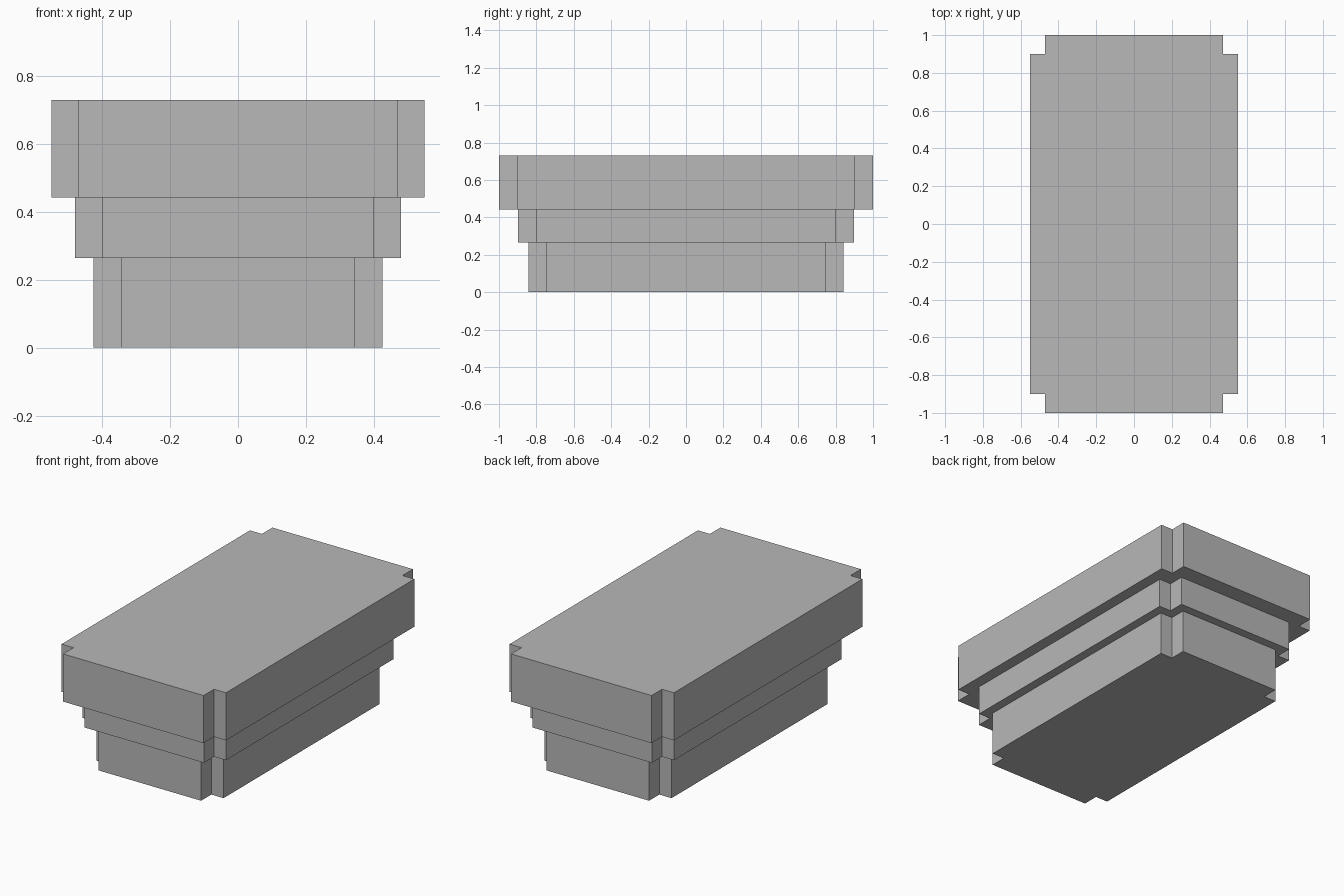
import bpy
import bmesh

cube = bpy.data.objects.get("Cube")
if cube:
    bpy.data.objects.remove(cube, do_unlink=True)

# Single plain grey
grey = bpy.data.materials.new("plain_grey")
grey.use_nodes = True
colour = (0.48, 0.48, 0.48, 1)
grey.diffuse_color = colour
grey.node_tree.nodes["Principled BSDF"].inputs["Base Color"].default_value = colour


def notched_tier(name, half_x, half_y, inner_x, inner_y, bottom, top):
    """Rectangular slab with a square notch cut from each corner."""
    corner = [(half_x, inner_y), (inner_x, inner_y), (inner_x, half_y)]
    outline = []
    for sx, sy in ((1, 1), (-1, 1), (-1, -1), (1, -1)):
        # Mirrored quadrants run in reverse to keep the outline in order
        points = corner if sx == sy else corner[::-1]
        outline += [(sx * x, sy * y, bottom) for x, y in points]

    bm = bmesh.new()
    base = bm.faces.new([bm.verts.new(p) for p in outline])
    raised = bmesh.ops.extrude_face_region(bm, geom=[base], use_keep_orig=True)
    verts = [g for g in raised["geom"] if isinstance(g, bmesh.types.BMVert)]
    bmesh.ops.translate(bm, verts=verts, vec=(0, 0, top - bottom))
    bmesh.ops.recalc_face_normals(bm, faces=bm.faces)
    mesh = bpy.data.meshes.new(name)
    bm.to_mesh(mesh)
    bm.free()
    mesh.materials.append(grey)
    obj = bpy.data.objects.new(name, mesh)
    bpy.context.collection.objects.link(obj)


# Three stacked tiers, widening upward
notched_tier("bottom_tier", 0.425, 0.843, 0.343, 0.745, 0, 0.265)
notched_tier("middle_tier", 0.48, 0.897, 0.4, 0.8, 0.265, 0.442)
notched_tier("top_tier", 0.55, 1, 0.47, 0.9, 0.442, 0.73)
